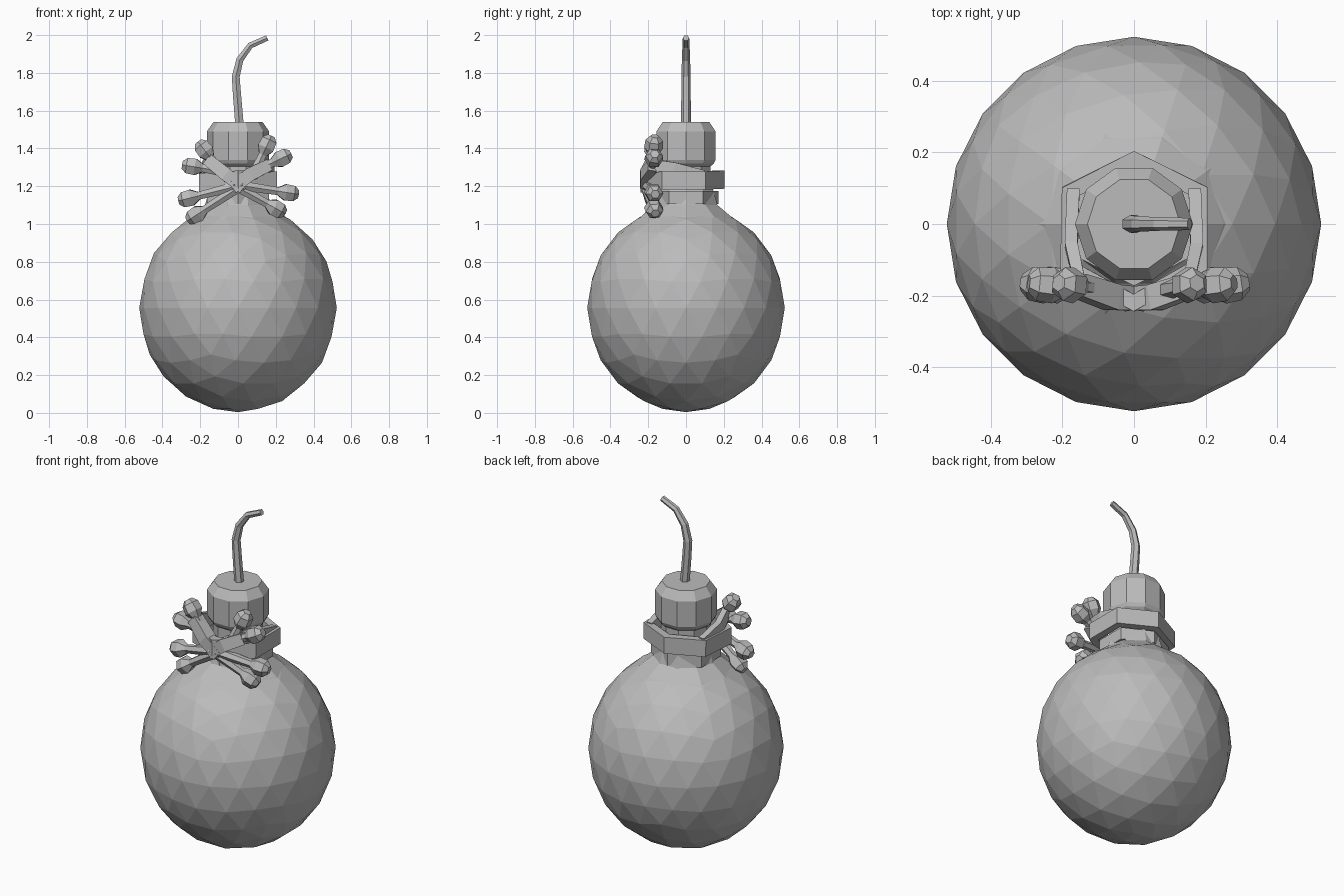
import bpy, bmesh, math
from mathutils import Vector

cube = bpy.data.objects.get("Cube")
if cube:
    bpy.data.objects.remove(cube, do_unlink=True)

grey = bpy.data.materials.new("plain_grey")
grey.use_nodes = True
grey.diffuse_color = (0.5, 0.5, 0.5, 1)
grey.node_tree.nodes["Principled BSDF"].inputs["Base Color"].default_value = (0.5, 0.5, 0.5, 1)


def finish(name, bm):
    bmesh.ops.recalc_face_normals(bm, faces=bm.faces)
    mesh = bpy.data.meshes.new(name)
    bm.to_mesh(mesh)
    bm.free()
    mesh.materials.append(grey)
    ob = bpy.data.objects.new(name, mesh)
    bpy.context.collection.objects.link(ob)
    return ob


def bridge(bm, rings, closed):
    """Skin a list of vertex rings, capping the ends when open."""
    n = len(rings[0])
    pairs = list(zip(rings, rings[1:]))
    if closed:
        pairs.append((rings[-1], rings[0]))
    else:
        bm.faces.new(rings[0])
        bm.faces.new(rings[-1])
    for a, b in pairs:
        for i in range(n):
            j = (i + 1) % n
            bm.faces.new((a[i], a[j], b[j], b[i]))


def lathe(name, profile, sides=10):
    bm = bmesh.new()
    rings = [[bm.verts.new((r * math.cos(math.tau * i / sides),
                            r * math.sin(math.tau * i / sides), z))
              for i in range(sides)] for r, z in profile]
    bridge(bm, rings, False)
    return finish(name, bm)


def tube(name, path, radii, sides=6, ref=(0, 1, 0), flat=1.0, closed=False):
    """Sweep a polygon along a path; flat scales it across the ref direction."""
    bm = bmesh.new()
    pts = [Vector(p) for p in path]
    n = len(pts)
    phase = math.pi / sides
    rings = []
    for k, p in enumerate(pts):
        if closed:
            d = pts[(k + 1) % n] - pts[k - 1]
        else:
            d = pts[min(k + 1, n - 1)] - pts[max(k - 1, 0)]
        d.normalize()
        side = d.cross(Vector(ref)).normalized()
        up = side.cross(d)
        ring = []
        for i in range(sides):
            a = math.tau * i / sides + phase
            ring.append(bm.verts.new(
                p + side * radii[k] * flat * math.cos(a) + up * radii[k] * math.sin(a)))
        rings.append(ring)
    bridge(bm, rings, closed)
    return finish(name, bm)


# Faceted round body, slightly taller than wide
bm = bmesh.new()
bmesh.ops.create_icosphere(bm, subdivisions=3, radius=1)
for v in bm.verts:
    v.co = Vector((v.co.x * 0.523, v.co.y * 0.523, 0.556 + v.co.z * 0.552))
finish("body", bm)

# Neck flaring into the body, and the chamfered cap
lathe("neck", [(0.31, 0.98), (0.25, 1.04), (0.175, 1.10), (0.155, 1.17),
               (0.135, 1.22), (0.135, 1.34)])
lathe("cap", [(0.13, 1.30), (0.155, 1.32), (0.165, 1.34), (0.165, 1.49), (0.13, 1.54)])

# Bent fuse
tube("fuse", [(0.01, 0, 1.50), (-0.005, 0, 1.68), (-0.012, 0, 1.78), (0.01, 0, 1.87),
              (0.065, 0, 1.945), (0.155, 0, 1.985)],
     [0.026, 0.025, 0.024, 0.022, 0.019, 0.017])

# Six-sided rope bands around the neck
tube("upper_band", [(0, 0.18, 1.235), (0.185, 0.09, 1.23), (0.185, -0.115, 1.23),
                    (0, -0.22, 1.235), (-0.185, -0.12, 1.22), (-0.18, 0.09, 1.23)],
     [0.068] * 6, sides=4, ref=(0, 0, 1), flat=0.5, closed=True)
tube("lower_band", [(0, 0.155, 1.14), (0.15, 0.08, 1.14), (0.15, -0.08, 1.14),
                    (0, -0.155, 1.14), (-0.15, -0.08, 1.14), (-0.15, 0.08, 1.14)],
     [0.05] * 6, sides=4, ref=(0, 0, 1), flat=0.5, closed=True)

# Straps climbing from the band to the upper knots
for s, label, z in ((-1, "right", 1.34), (1, "left", 1.31)):
    tube(label + "_side_strap", [(s * 0.17, 0.09, 1.25), (s * 0.175, -0.06, 1.29),
                                 (s * 0.15, -0.17, z)],
         [0.05, 0.05, 0.045], sides=4, ref=(0, 0, 1), flat=0.5)
    tube(label + "_front_strap", [(-s * 0.03, -0.21, 1.19), (s * 0.06, -0.205, 1.26),
                                  (s * 0.16, -0.17, z)],
         [0.045, 0.05, 0.045], sides=4, flat=1.0)

# Frayed rope ends: thin strands that swell into knots
knots = [(-0.245, 1.305), (-0.18, 1.395), (-0.265, 1.135), (-0.225, 1.045),
         (0.155, 1.42), (0.235, 1.35), (0.27, 1.165), (0.205, 1.08)]
for k, (x, z) in enumerate(knots):
    centre = Vector((x, -0.17, z))
    upper = z > 1.25
    root = Vector((math.copysign(0.09, x), -0.185, 1.28)) if upper \
        else Vector((math.copysign(0.03, -x), -0.215, 1.21))
    d = (centre - root).normalized()
    tube("rope_end_%d" % (k + 1),
         [root, centre - d * 0.06, centre - d * 0.02, centre + d * 0.025, centre + d * 0.05],
         [0.03, 0.024, 0.05, 0.047, 0.024])
